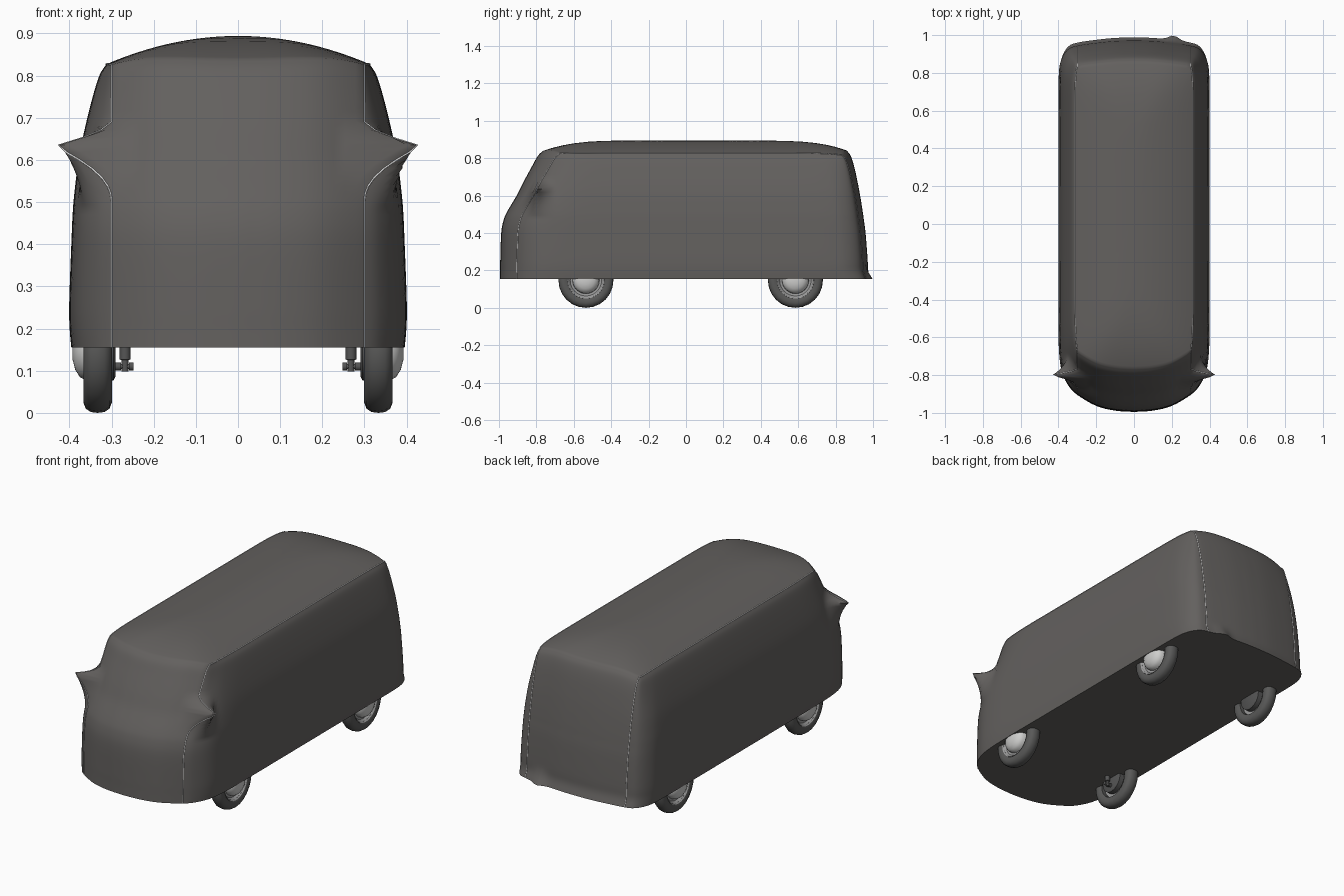
import bpy, bmesh, math
from mathutils import Vector

if "Cube" in bpy.data.objects:
    bpy.data.objects.remove(bpy.data.objects["Cube"])


def material(name, rgb):
    m = bpy.data.materials.new(name)
    m.diffuse_color = (*rgb, 1)
    m.use_nodes = True
    m.node_tree.nodes["Principled BSDF"].inputs["Base Color"].default_value = m.diffuse_color
    return m


CLOTH = material("grey cloth", (0.125, 0.118, 0.113))
SEAM = material("pale seam", (0.75, 0.75, 0.75))
RUBBER = material("tyre rubber", (0.10, 0.10, 0.098))
CHROME = material("hubcap silver", (0.62, 0.62, 0.61))
RIM = material("rim grey", (0.33, 0.33, 0.33))
STEEL = material("axle steel", (0.09, 0.09, 0.09))


def clamp(v):
    return max(0.0, min(1.0, v))


def catmull(pts, n):
    """Smooth path through the points, n steps per span."""
    p = [Vector(q) for q in pts]
    p = [2 * p[0] - p[1]] + p + [2 * p[-1] - p[-2]]
    out = []
    for i in range(1, len(p) - 2):
        a, b, c, d = p[i - 1:i + 3]
        for k in range(n):
            t = k / n
            out.append(0.5 * (2 * b + (c - a) * t + (2 * a - 5 * b + 4 * c - d) * t * t
                              + (3 * b - a - 3 * c + d) * t ** 3))
    return out + [p[-2]]


def skin(name, rings, mat, cap_start=False, cap_end=False, angle=60):
    """Join closed rings of points into one smooth surface."""
    bm = bmesh.new()
    vs = [[bm.verts.new(c) for c in r] for r in rings]
    n = len(rings[0])
    for a, b in zip(vs, vs[1:]):
        for i in range(n):
            j = (i + 1) % n
            bm.faces.new((a[i], a[j], b[j], b[i]))
    if cap_start:
        bm.faces.new(vs[0])
    if cap_end:
        bm.faces.new(vs[-1])
    bmesh.ops.remove_doubles(bm, verts=bm.verts, dist=1e-5)
    bmesh.ops.recalc_face_normals(bm, faces=bm.faces)
    me = bpy.data.meshes.new(name)
    bm.to_mesh(me)
    bm.free()
    me.materials.append(mat)
    ob = bpy.data.objects.new(name, me)
    bpy.context.collection.objects.link(ob)
    bpy.ops.object.select_all(action='DESELECT')
    ob.select_set(True)
    bpy.context.view_layer.objects.active = ob
    bpy.ops.object.shade_smooth_by_angle(angle=math.radians(angle))
    return ob


def lathe(name, profile, centre, side, mat, steps=24):
    """Revolve (radius, offset) pairs about the x axis; side = +1 / -1 is outward."""
    cx, cy, cz = centre
    rings = [[(cx + side * o, cy + r * math.cos(2 * math.pi * k / steps),
               cz + r * math.sin(2 * math.pi * k / steps)) for k in range(steps)]
             for r, o in profile]
    return skin(name, rings, mat, angle=40)


# ---- cloth cover ----
PLAN = [(0, -.995), (.1, -.988), (.2, -.963), (.3, -.905), (.345, -.86), (.38, -.79),
        (.395, -.7), (.4, -.55), (.4, -.2), (.4, .2), (.4, .6), (.398, .8), (.385, .88),
        (.35, .935), (.3, .955), (.2, .97), (.1, .98), (0, .983)]
# height, half width, front y, rear y
LEVELS = [(.155, .395, -.995, .988), (.2, .399, -.994, .974), (.26, .4, -.993, .971),
          (.4, .395, -.988, .96), (.47, .392, -.975, .951), (.52, .388, -.953, .944),
          (.6, .378, -.905, .931), (.67, .364, -.868, .917), (.75, .344, -.822, .898),
          (.8, .328, -.792, .88), (.825, .312, -.765, .86)]
STEP = 4
half = catmull(PLAN, STEP)
outline = half + [Vector((-p.x, p.y)) for p in half[-2:0:-1]]
levels = catmull(LEVELS, 4)


def roof(x, y):
    ends = .05 * max(0, (-y - .3) / .45) ** 3 + .05 * max(0, (y - .3) / .55) ** 4
    return .894 - math.hypot(.066 * (abs(x) / .31) ** 2, ends)


def plan_point(p, w, yf, yr):
    ax = abs(p.x)
    if ax > .3:
        ax = .3 + (ax - .3) * (w - .3) / .1
    y = p.y + (yf + .995) * clamp(-p.y / .75) + (yr - .983) * clamp(p.y / .75)
    return math.copysign(ax, p.x), y


def cover_point(p, lv):
    z, w, yf, yr = lv
    x, y = plan_point(p, w, yf, yr)
    if z > .6:  # stretch the upper wall to meet the curved roof edge
        top = roof(*plan_point(p, *LEVELS[-1][1:]))
        z = .6 + (z - .6) * (top - .6) / .225
    # cloth draped over the wing mirrors
    fy = clamp(1 - abs(y + .8) / (.07 if y < -.8 else .10))
    fz = clamp(1 - (.635 - z) / .15) if z < .635 else clamp(1 - (z - .635) / .055) ** 1.3
    if abs(x) > .27:
        x = math.copysign(abs(x) + (.432 - abs(x)) * fy ** 1.2 * fz, x)
    # bulge over the tail pipe
    if y > .9:
        y += .024 * math.exp(-((x - .21) / .035) ** 2) * clamp(1 - (z - .155) / .08)
    return x, y, z


rings = [[cover_point(p, lv) for p in outline] for lv in levels]
edge = rings[-1]
for s in (.985, .96, .92, .86, .79, .7, .6, .48, .35, .2, .08, .02):
    rings.append([(x * s, .05 + (y - .05) * s, roof(x * s, .05 + (y - .05) * s))
                  for x, y, _ in edge])
skin("cloth_cover", rings, CLOTH, cap_start=True, cap_end=True)

# ---- stitched seams ----
fi, ri = 3 * STEP, 14 * STEP
wall = rings[:len(levels)]
path = [r[fi] for r in wall] + edge[fi + 1:ri] + [r[ri] for r in reversed(wall)]
for side, label in ((1, "right"), (-1, "left")):
    cu = bpy.data.curves.new(label + "_seam", 'CURVE')
    cu.dimensions = '3D'
    cu.bevel_depth = .0022
    cu.bevel_resolution = 1
    sp = cu.splines.new('POLY')
    sp.points.add(len(path) - 1)
    for pt, (x, y, z) in zip(sp.points, path):
        pt.co = (side * x, y, z, 1)
    cu.materials.append(SEAM)
    bpy.context.collection.objects.link(bpy.data.objects.new(label + "_seam", cu))

# ---- wheels and axle parts ----
TYRE = [(.092, .026), (.105, .032), (.122, .034), (.137, .028), (.145, .016), (.147, 0),
        (.145, -.016), (.137, -.028), (.122, -.034), (.105, -.032), (.092, -.026), (.092, .026)]
DISC = [(0, .012), (.07, .012), (.084, .014), (.093, .027), (.098, .031), (.099, .027),
        (.091, .02), (.088, -.01), (0, -.01)]
CAP = [(.072, .012), (.07, .028), (.062, .042), (.045, .053), (.022, .059), (0, .06)]
DRUM = [(0, -.01), (.07, -.01), (.07, -.038), (.06, -.043), (0, -.043)]
BOLT = [(0, -.085), (.010, -.085), (.010, -.074), (.006, -.074), (.006, -.055),
        (.010, -.055), (.010, -.04), (0, -.04)]
for side, sl in ((1, "right"), (-1, "left")):
    for y, yl in ((-.535, "front"), (.585, "rear")):
        c, tag = (side * .333, y, .147), f"{yl}_{sl}_"
        lathe(tag + "tyre", TYRE, c, side, RUBBER)
        lathe(tag + "rim", DISC, c, side, RIM)
        lathe(tag + "hubcap", CAP, c, side, CHROME)
        lathe(tag + "brake_drum", DRUM, c, side, STEEL)
    # front suspension link
    lathe(f"{sl}_link_bolt", BOLT, (side * .333, -.535, .11), side, STEEL, 12)
    rod = [[(side * .268 + r * math.cos(k * math.pi / 6), -.535 + r * math.sin(k * math.pi / 6), z)
            for k in range(12)] for r, z in ((.008, .098), (.008, .125), (.013, .127), (.013, .165))]
    skin(f"{sl}_shock_absorber", rod, STEEL, cap_start=True, cap_end=True, angle=40)
